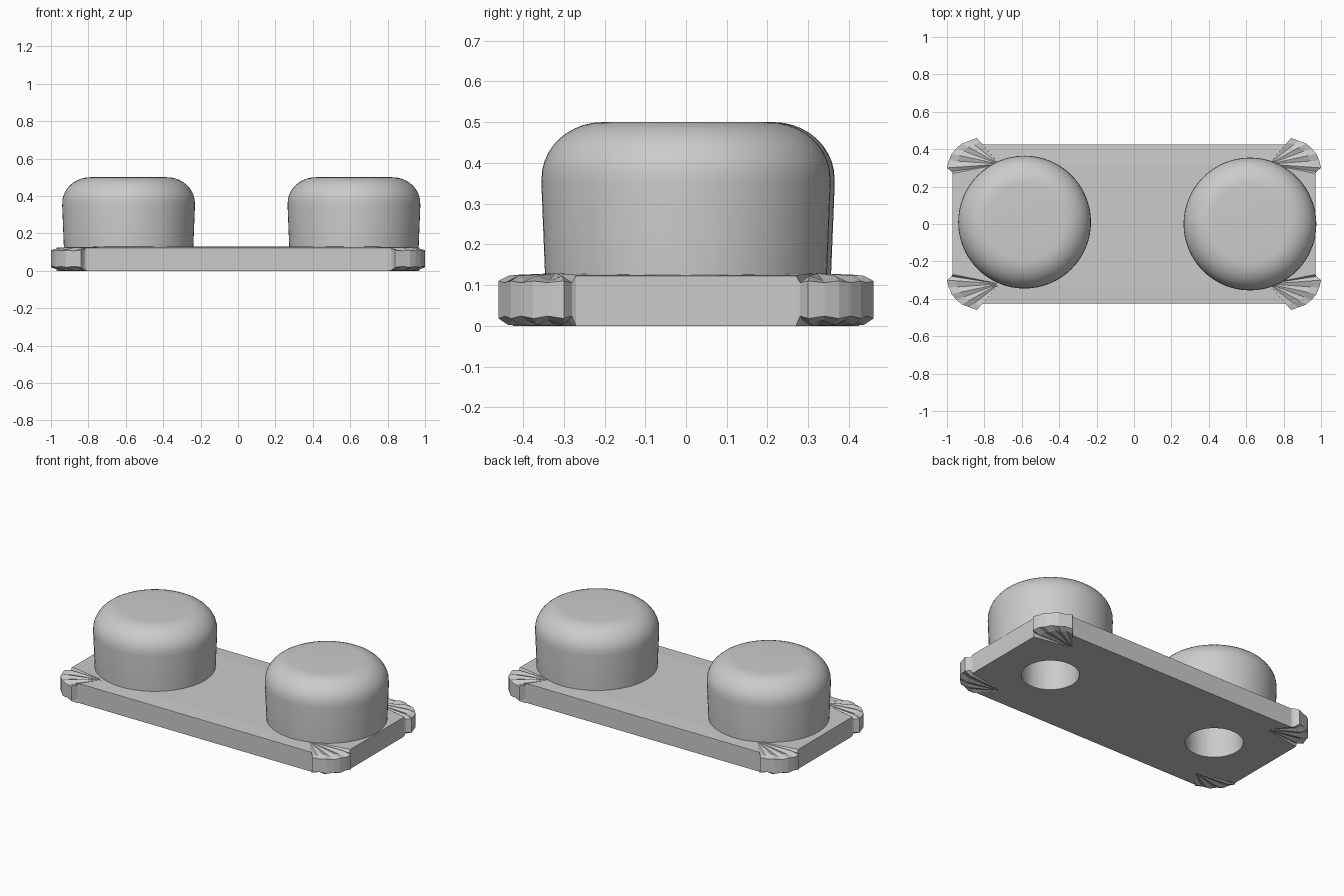
import bpy, bmesh
from math import sin, cos, pi, radians
from mathutils import Vector

cube = bpy.data.objects.get("Cube")
if cube:
    bpy.data.objects.remove(cube)

grey = bpy.data.materials.new("light grey")
grey.use_nodes = True
grey.diffuse_color = (0.6, 0.6, 0.6, 1)
grey.node_tree.nodes["Principled BSDF"].inputs["Base Color"].default_value = grey.diffuse_color

KNOBS = {"right_knob": (-0.585, 0.01), "left_knob": (0.62, 0.0)}
HOLE = 0.165


def add_object(name, bm):
    bmesh.ops.recalc_face_normals(bm, faces=bm.faces)
    mesh = bpy.data.meshes.new(name)
    bm.to_mesh(mesh)
    bm.free()
    mesh.materials.append(grey)
    obj = bpy.data.objects.new(name, mesh)
    bpy.context.collection.objects.link(obj)
    return obj


def activate(obj):
    bpy.ops.object.select_all(action='DESELECT')
    obj.select_set(True)
    bpy.context.view_layer.objects.active = obj


def loft(bm, loops):
    rings = [[bm.verts.new(p) for p in loop] for loop in loops]
    n = len(rings[0])
    for a, b in zip(rings, rings[1:]):
        for i in range(n):
            j = (i + 1) % n
            bm.faces.new((a[i], a[j], b[j], b[i]))
    return rings


# Base plate: straight sides with a flared, pleated ear at every corner
EAR = [(0.97, 0.27), (0.975, 0.28), (1.0, 0.30), (0.99, 0.34), (0.975, 0.375), (0.95, 0.405),
       (0.92, 0.43), (0.88, 0.445), (0.84, 0.46), (0.82, 0.43), (0.81, 0.425)]
HUB = Vector((0.72, 0.32))
corner = []
for i, point in enumerate(EAR):
    p = Vector(point)
    end = i in (0, len(EAR) - 1)
    pleat = 0.012 * (i % 2)
    rim = 0.0 if end else 0.018 + pleat / 2
    crest = 0.0 if end else 0.002 + pleat
    corner.append((p, p.lerp(HUB, 0.03 if end else 0.17), HUB + (p - HUB) * 0.06, rim, crest))

loops = [[] for _ in range(6)]
for sx, sy in ((1, 1), (-1, 1), (-1, -1), (1, -1)):
    for p, q, h, rim, crest in (corner if sx * sy > 0 else corner[::-1]):
        heights = ((h, 0), (q, crest), (p, rim), (p, 0.123 - rim * 0.7),
                   (q, 0.125 - crest), (h, 0.129))
        for loop, (v, z) in zip(loops, heights):
            loop.append((sx * v.x, sy * v.y, z))
bm = bmesh.new()
rings = loft(bm, loops)
bm.faces.new(rings[0])
bm.faces.new(rings[-1])
plate = add_object("base_plate", bm)

# Round sockets through the underside of the plate
for x, y in KNOBS.values():
    bpy.ops.mesh.primitive_cylinder_add(vertices=48, radius=HOLE, depth=1, location=(x, y, 0))
    cutter = bpy.context.object
    cutter.hide_render = True
    activate(plate)
    mod = plate.modifiers.new("socket", 'BOOLEAN')
    mod.operation = 'DIFFERENCE'
    mod.solver = 'EXACT'
    mod.object = cutter
    bpy.ops.object.modifier_apply(modifier=mod.name)
    bpy.data.objects.remove(cutter)

# Domed knobs, hollow below, revolved from one profile
profile = [(HOLE + 0.001, 0.4), (HOLE + 0.001, 0.1), (0.345, 0.1), (0.355, 0.35)]
for i in range(1, 11):
    a = i / 10 * pi / 2
    profile.append((0.205 + 0.15 * cos(a), 0.36 + 0.14 * sin(a)))
SIDES = 64
for name, (x, y) in KNOBS.items():
    bm = bmesh.new()
    rings = loft(bm, [[(x + r * cos(2 * pi * k / SIDES), y + r * sin(2 * pi * k / SIDES), z)
                       for k in range(SIDES)] for r, z in profile])
    bm.faces.new(rings[0])
    bm.faces.new(rings[-1])
    knob = add_object(name, bm)
    activate(knob)
    bpy.ops.object.shade_smooth_by_angle(angle=radians(30))
